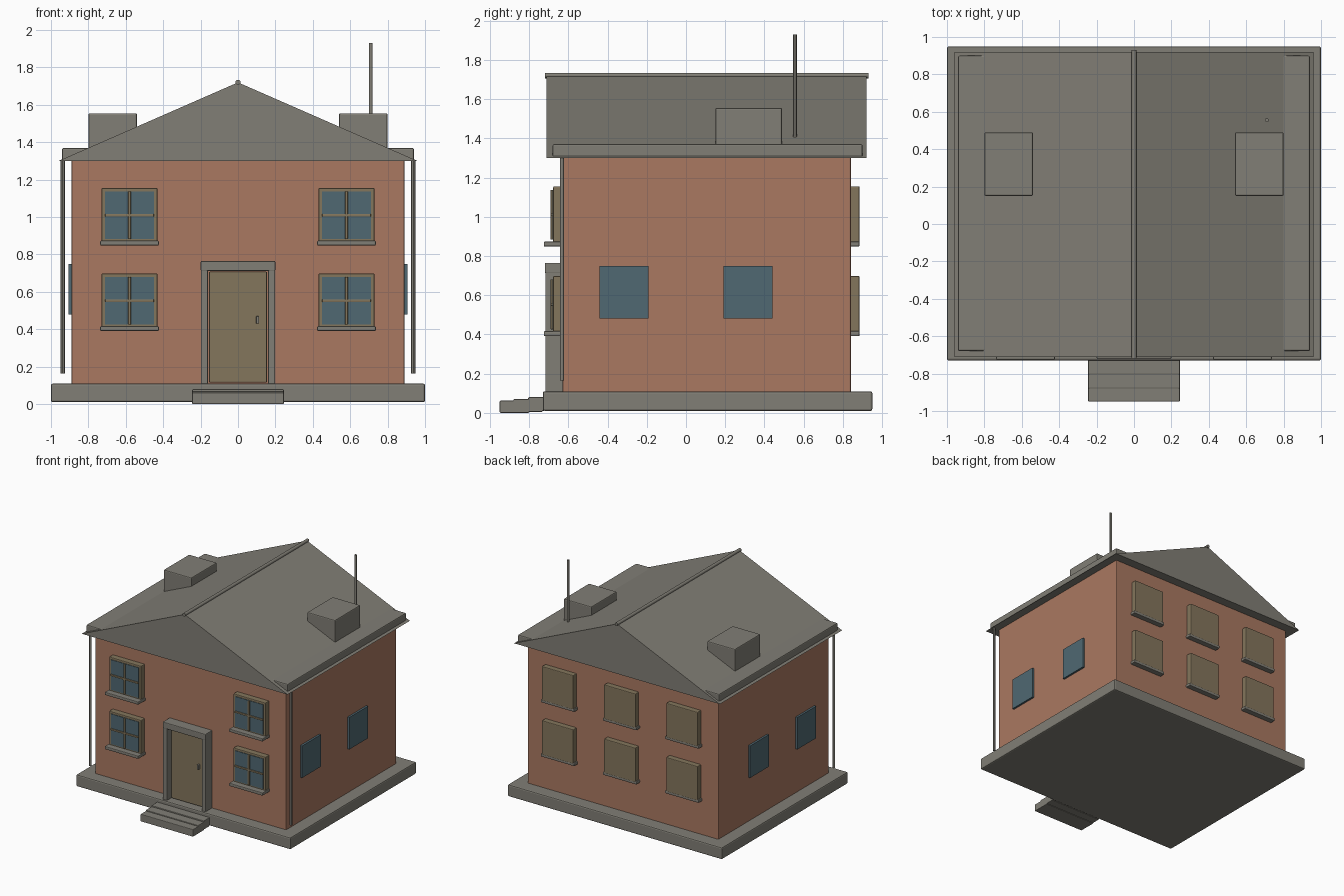
import bpy
import bmesh

cube = bpy.data.objects.get("Cube")
if cube:
    bpy.data.objects.remove(cube, do_unlink=True)


def material(name, rgb):
    m = bpy.data.materials.new(name)
    m.use_nodes = True
    m.diffuse_color = (*rgb, 1)
    m.node_tree.nodes["Principled BSDF"].inputs["Base Color"].default_value = (*rgb, 1)
    return m


BRICK = material("brick", (0.40, 0.19, 0.12))
STONE = material("grey stone", (0.22, 0.21, 0.18))
WOOD = material("brown wood", (0.23, 0.18, 0.107))
GLASS = material("blue glass", (0.08, 0.14, 0.17))


def finish(name, bm, mat):
    me = bpy.data.meshes.new(name)
    bmesh.ops.recalc_face_normals(bm, faces=bm.faces)
    bm.to_mesh(me)
    bm.free()
    me.materials.append(mat)
    ob = bpy.data.objects.new(name, me)
    bpy.context.collection.objects.link(ob)
    return ob


def box(name, x, y, z, mat, bevel=0.006):
    """Box from (low, high) spans, with slightly softened edges."""
    bm = bmesh.new()
    bmesh.ops.create_cube(bm, size=1)
    for v in bm.verts:
        v.co = [s[0] if c < 0 else s[1] for c, s in zip(v.co, (x, y, z))]
    ob = finish(name, bm, mat)
    if bevel:
        mod = ob.modifiers.new("soft edges", "BEVEL")
        mod.width = bevel
        mod.segments = 2
    return ob


def prism(name, profile, y, mat):
    """Extrude an x-z outline along y."""
    bm = bmesh.new()
    face = bm.faces.new([bm.verts.new((px, y[0], pz)) for px, pz in profile])
    new = bmesh.ops.extrude_face_region(bm, geom=[face])["geom"]
    verts = [g for g in new if isinstance(g, bmesh.types.BMVert)]
    bmesh.ops.translate(bm, verts=verts, vec=(0, y[1] - y[0], 0))
    return finish(name, bm, mat)


def rod(name, loc, radius, length, mat, along_y=False):
    bpy.ops.mesh.primitive_cylinder_add(vertices=12, radius=radius, depth=length, location=loc,
                                        rotation=(1.5708 if along_y else 0, 0, 0))
    ob = bpy.context.object
    ob.name = name
    ob.data.materials.append(mat)
    bpy.ops.object.shade_smooth_by_angle()
    return ob


def mid(c, half):
    return (c - half, c + half)


# Foundation, walls and entrance steps
box("foundation", (-1, 1), (-0.73, 0.95), (0.01, 0.11), STONE, 0.01)
box("walls", (-0.89, 0.89), (-0.63, 0.84), (0.10, 1.31), BRICK)
for i, (front, back, top) in enumerate([(-0.95, -0.80, 0.062), (-0.88, -0.73, 0.07), (-0.805, -0.72, 0.08)]):
    box(f"step_{i + 1}", (-0.245, 0.245), (front, back), (0.005 * i, top), STONE, 0.005)

# Roof with ridge cap
prism("roof", [(-0.96, 1.30), (0.96, 1.30), (0, 1.72)], (-0.71, 0.92), STONE)
rod("ridge_cap", (0, 0.105, 1.72), 0.014, 1.65, STONE, True)
rod("antenna", (0.71, 0.555, 1.665), 0.01, 0.53, STONE)

# Parts repeated on both sides
for side, s in (("left", 1), ("right", -1)):
    def span(a, b):
        return tuple(sorted((s * a, s * b)))

    box(f"{side}_eave_gutter", span(0.78, 0.94), (-0.68, 0.90), (1.302, 1.37), STONE, 0.008)
    box(f"{side}_chimney", span(0.54, 0.80), (0.15, 0.49), (1.36, 1.555), STONE, 0.008)
    rod(f"{side}_downpipe", (s * 0.937, -0.632, 0.735), 0.011, 1.14, STONE)
    for end, y in (("front", -0.315), ("back", 0.315)):
        box(f"{side}_{end}_side_window", span(0.88, 0.907), mid(y, 0.125), (0.48, 0.75), GLASS, 0)

# Front windows: wooden casement, glass pane, glazing bars and sill
for floor, z in (("lower", 0.553), ("upper", 1.01)):
    for side, x in (("left", 0.58), ("right", -0.58)):
        n = f"{floor}_{side}_front_window"
        box(n + "_frame", mid(x, 0.15), (-0.677, -0.62), mid(z, 0.145), WOOD)
        box(n + "_glass", mid(x, 0.13), (-0.681, -0.67), mid(z, 0.127), GLASS, 0)
        box(n + "_upright_bar", mid(x, 0.007), (-0.69, -0.675), mid(z, 0.127), WOOD, 0.002)
        box(n + "_cross_bar", mid(x, 0.13), (-0.69, -0.675), mid(z, 0.007), WOOD, 0.002)
        box(n + "_sill", mid(x, 0.157), (-0.725, -0.62), (z - 0.162, z - 0.136), STONE)

    # Back windows: closed wooden shutters on sills
    for place, x in (("left", 0.58), ("middle", 0), ("right", -0.58)):
        n = f"{floor}_{place}_back_window"
        box(n + "_shutter", mid(x, 0.147), (0.83, 0.885), mid(z, 0.145), WOOD)
        box(n + "_sill", mid(x, 0.157), (0.83, 0.885), (z - 0.162, z - 0.136), STONE)

# Door, its surround and handle
box("door", (-0.155, 0.155), (-0.67, -0.62), (0.115, 0.708), WOOD)
for side, s in (("left", 1), ("right", -1)):
    box(f"{side}_door_jamb", mid(s * 0.18, 0.019), (-0.717, -0.62), (0.105, 0.73), STONE)
box("door_lintel", (-0.2, 0.2), (-0.72, -0.62), (0.712, 0.765), STONE)
box("door_handle", mid(0.105, 0.008), (-0.69, -0.66), (0.43, 0.47), STONE, 0.003)
